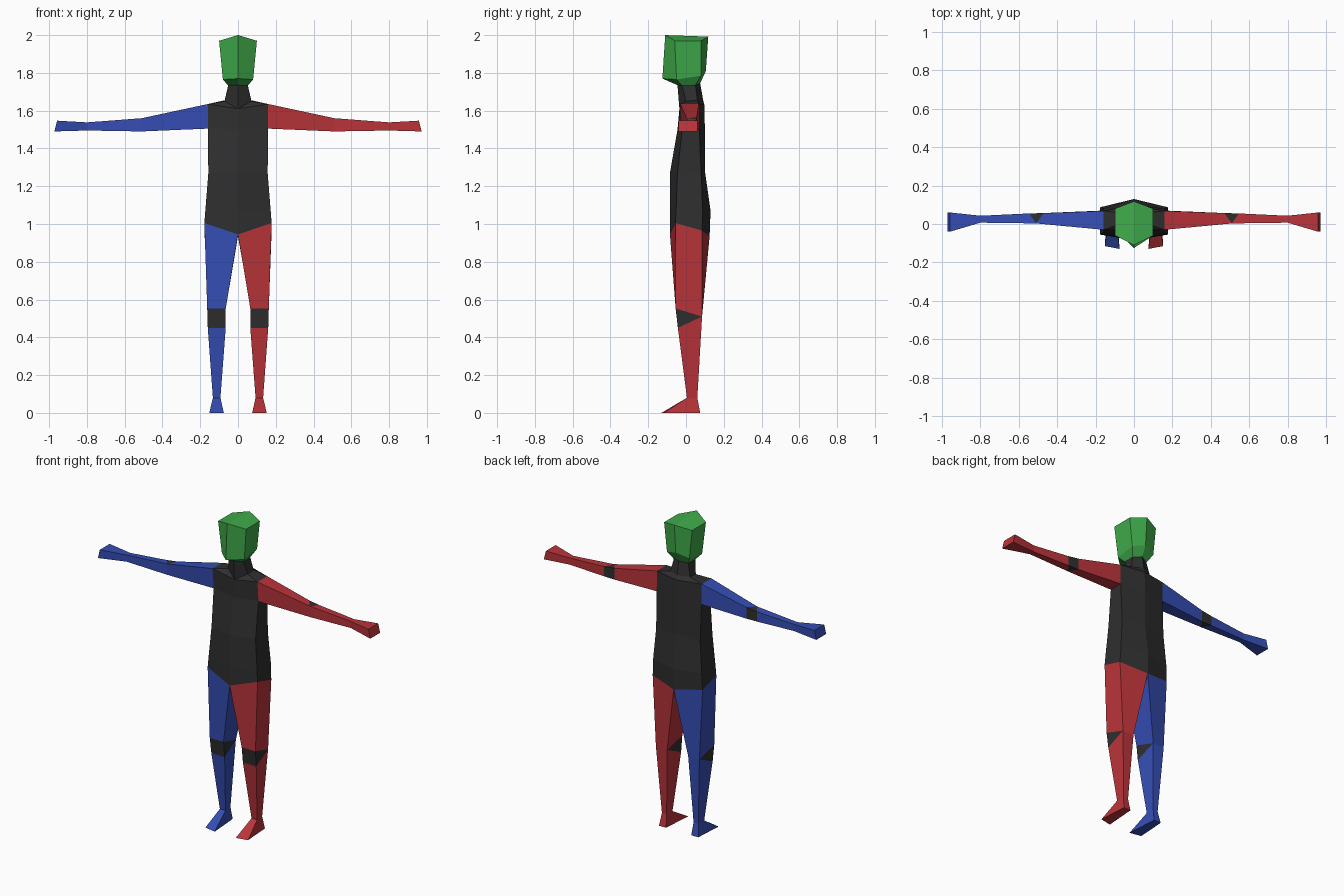
import bpy, bmesh

if "Cube" in bpy.data.objects:
    bpy.data.objects.remove(bpy.data.objects["Cube"])


def material(name, rgb):
    m = bpy.data.materials.new(name)
    m.diffuse_color = (*rgb, 1)
    m.use_nodes = True
    m.node_tree.nodes["Principled BSDF"].inputs["Base Color"].default_value = m.diffuse_color
    return m


BLACK = material("charcoal", (0.028, 0.028, 0.028))
GREEN = material("green", (0.05, 0.41, 0.07))
RED = material("red", (0.49, 0.034, 0.042))
BLUE = material("blue", (0.036, 0.075, 0.46))


def loft(rings, closed=False, start=False, end=False, skip=()):
    """Polygons that join rings of points, with optional end caps."""
    polys = []
    n = len(rings[0])
    for r, (a, b) in enumerate(zip(rings, rings[1:])):
        for i in range(n if closed else n - 1):
            if (r, i) in skip:
                continue
            j = (i + 1) % n
            poly = list(dict.fromkeys((a[i], a[j], b[j], b[i])))
            if len(poly) > 2:
                polys.append(poly)
    if start:
        polys.append(rings[0][::-1])
    if end:
        polys.append(rings[-1])
    return polys


def mirrored(polys):
    return [[(-x, y, z) for x, y, z in reversed(p)] for p in polys]


def build(name, polys, mat):
    bm = bmesh.new()
    for p in polys:
        bm.faces.new([bm.verts.new(c) for c in p])
    bmesh.ops.remove_doubles(bm, verts=bm.verts, dist=1e-5)
    me = bpy.data.meshes.new(name)
    bm.to_mesh(me)
    bm.free()
    me.materials.append(mat)
    bpy.context.collection.objects.link(bpy.data.objects.new(name, me))


def central(name, polys, mat):
    build(name, polys + mirrored(polys), mat)


def pair(name, polys, right_mat, left_mat):
    build("right_" + name, polys, right_mat)
    build("left_" + name, mirrored(polys), left_mat)


# Half rings run from the front centre around the +x side to the back centre
hip = [(0, -.085, .945), (.178, -.055, 1.005), (.178, .085, .965), (0, .125, .935)]
belly = [(0, -.085, 1.07), (.173, -.053, 1.07), (.173, .088, 1.07), (0, .13, 1.07)]
waist = [(0, -.085, 1.27), (.157, -.045, 1.27), (.157, .08, 1.27), (0, .10, 1.28)]
chest = [(0, -.045, 1.5), (.16, -.02, 1.505), (.16, .07, 1.505), (0, .10, 1.5)]
shoulder = [(0, -.035, 1.61), (.16, -.03, 1.635), (.16, .068, 1.635), (0, .097, 1.63)]
neck_base = [(0, -.035, 1.61), (.07, 0, 1.65), (.07, .06, 1.655), (0, .09, 1.66)]
neck_top = [(0, -.045, 1.735), (.052, -.02, 1.733), (.052, .05, 1.735), (0, .075, 1.745)]
jaw = [(0, -.125, 1.77), (.08, -.05, 1.765), (.08, .08, 1.785), (0, .105, 1.81)]
crown = [(0, -.11, 2.0), (.10, -.06, 1.97), (.10, .08, 1.97), (0, .118, 1.992)]

# Torso (arm opening left out), neck and head
central("torso", loft([hip, belly, waist, chest, shoulder, neck_base], skip={(3, 1)}), BLACK)
central("neck", loft([neck_base, neck_top]), BLACK)
central("head", loft([neck_top, jaw, crown], end=True), GREEN)

# Arm rings: bottom front, bottom back, top back, top front
arm_root = [chest[1], chest[2], shoulder[2], shoulder[1]]
front_low, front_high = (.51, .003, 1.49), (.51, .003, 1.56)
elbow_in = [front_low, (.47, .057, 1.492), (.47, .057, 1.565), front_high]
elbow_out = [front_low, (.545, .055, 1.492), (.545, .055, 1.555), front_high]
wrist = [(.80, .007, 1.495), (.80, .043, 1.495), (.80, .043, 1.538), (.80, .007, 1.538)]
hand_end = [(.972, -.04, 1.49), (.972, .06, 1.49), (.958, .06, 1.547), (.958, -.04, 1.547)]
pair("upper_arm", loft([arm_root, elbow_in], closed=True), RED, BLUE)
pair("elbow", loft([elbow_in, elbow_out], closed=True), BLACK, BLACK)
pair("forearm", loft([elbow_out, wrist], closed=True), RED, BLUE)
pair("hand", loft([wrist, hand_end], closed=True, end=True), RED, BLUE)

# Leg rings: inner front, outer front, outer back, inner back
back_out, back_in = (.155, .085, .51), (.075, .085, .51)
knee_top = [(.065, -.055, .553), (.163, -.055, .553), back_out, back_in]
knee_low = [(.065, -.043, .45), (.16, -.043, .45), back_out, back_in]
ankle = [(.093, .005, .08), (.133, .005, .08), (.13, .06, .08), (.096, .06, .08)]
sole = [(.075, -.13, 0), (.152, -.115, 0), (.14, .075, 0), (.09, .075, 0)]
pair("thigh", loft([knee_top, hip], closed=True), RED, BLUE)
pair("knee", loft([knee_low, knee_top], closed=True), BLACK, BLACK)
pair("shin", loft([ankle, knee_low], closed=True), RED, BLUE)
pair("foot", loft([sole, ankle], closed=True, start=True), RED, BLUE)
